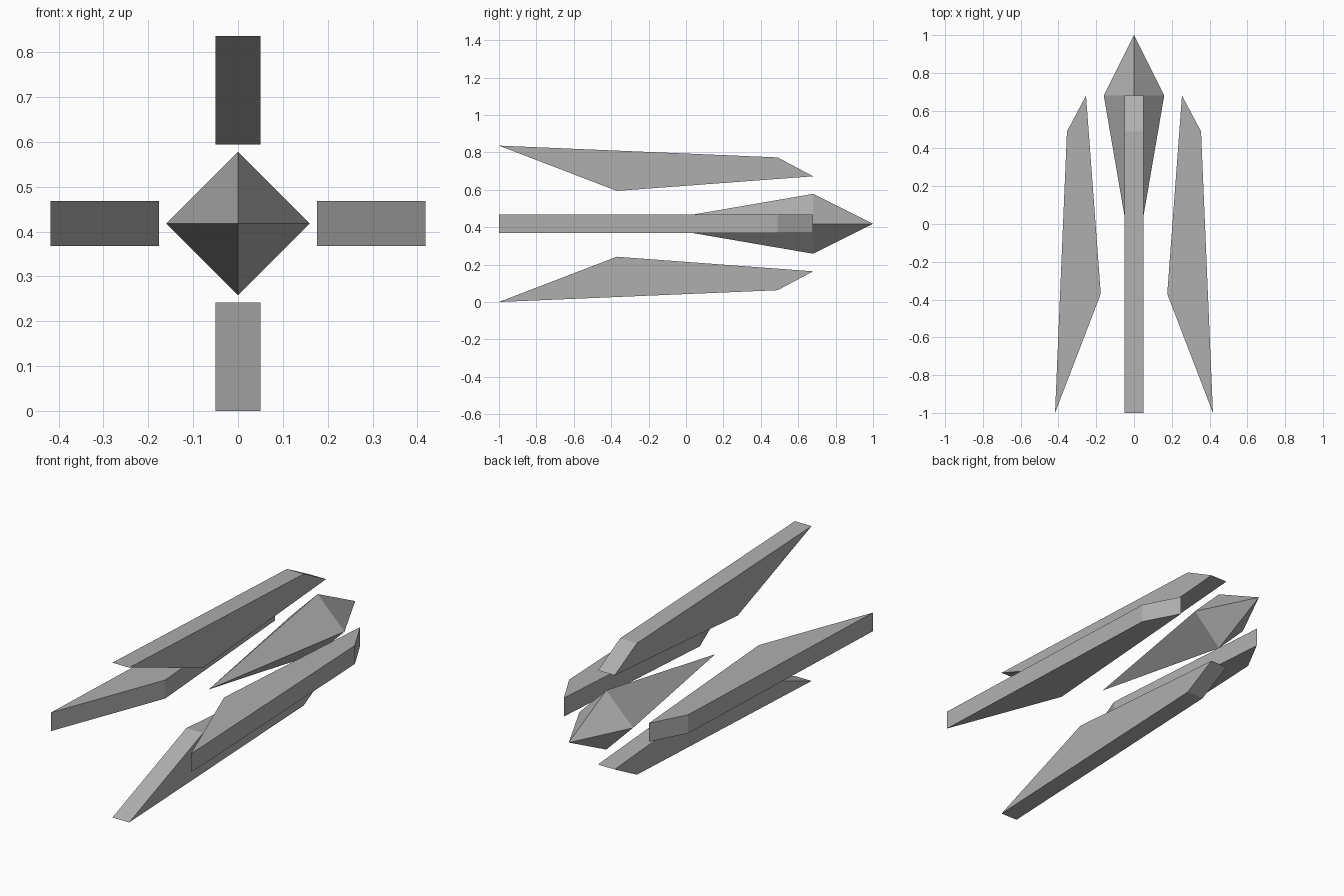
import bpy, bmesh
from math import radians
from mathutils import Matrix

if "Cube" in bpy.data.objects:
    bpy.data.objects.remove(bpy.data.objects["Cube"])

AXIS_Z = 0.418
FIN_THICKNESS = 0.10
# fin outline: (y along the body, distance from the centre axis)
FIN = [(-1.0, 0.418), (0.49, 0.355), (0.68, 0.254), (-0.37, 0.176)]

grey = bpy.data.materials.new("dark_grey")
grey.diffuse_color = (0.43, 0.43, 0.43, 1)
grey.use_nodes = True
grey.node_tree.nodes["Principled BSDF"].inputs["Base Color"].default_value = grey.diffuse_color


def add_object(name, bm):
    bmesh.ops.recalc_face_normals(bm, faces=bm.faces)
    mesh = bpy.data.meshes.new(name)
    bm.to_mesh(mesh)
    bm.free()
    mesh.materials.append(grey)
    obj = bpy.data.objects.new(name, mesh)
    obj.location.z = AXIS_Z
    bpy.context.collection.objects.link(obj)


# Central dart: square ring with a short front point and a long tail point
bm = bmesh.new()
r, ring_y = 0.16, 0.68
ring = [bm.verts.new((x * r, ring_y, z * r)) for x, z in ((1, 0), (0, 1), (-1, 0), (0, -1))]
for tip_y in (1.0, -0.25):
    tip = bm.verts.new((0, tip_y, 0))
    for i in range(4):
        bm.faces.new((ring[i], ring[(i + 1) % 4], tip))
add_object("central_dart", bm)

# Four fins: one extruded outline turned around the long axis
for i, name in enumerate(("top_fin", "right_fin", "bottom_fin", "left_fin")):
    bm = bmesh.new()
    start, end = ([bm.verts.new((x, y, d)) for y, d in FIN]
                  for x in (-FIN_THICKNESS / 2, FIN_THICKNESS / 2))
    bm.faces.new(start)
    bm.faces.new(end)
    for a in range(4):
        b = (a + 1) % 4
        bm.faces.new((start[a], start[b], end[b], end[a]))
    bm.transform(Matrix.Rotation(radians(90 * i), 4, 'Y'))
    add_object(name, bm)
